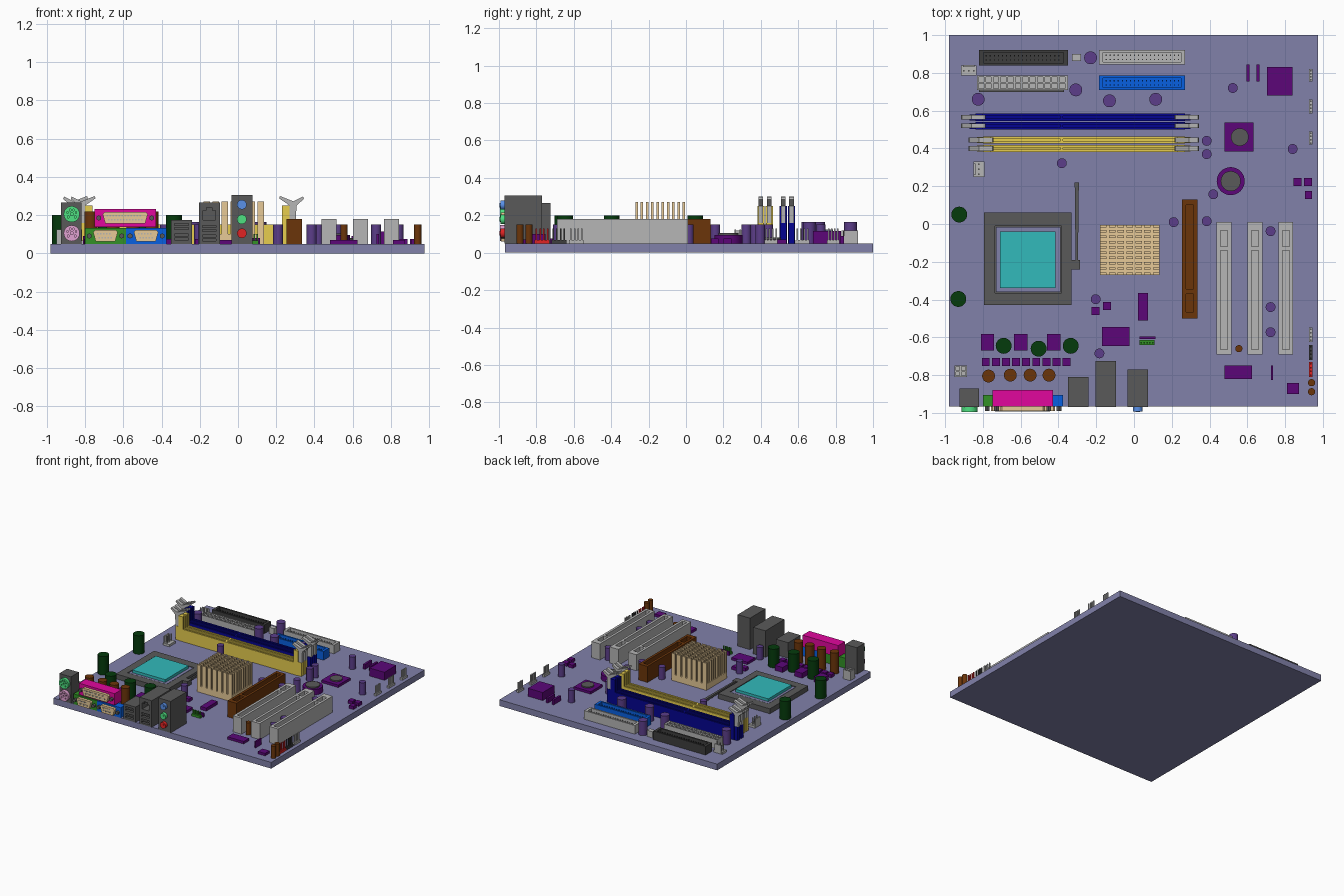
import bpy, bmesh, math
from mathutils import Matrix, Vector

if "Cube" in bpy.data.objects:
    bpy.data.objects.remove(bpy.data.objects["Cube"])

PAL = dict(board="8080a8", dark="5a5a5a", black="404040", white="b4b4b4", purple="5c0f78",
           violet="5c4088", green="0d3d14", brown="6b3812", cream="e6c896", teal="35b8ba",
           blue="1060e0", navy="0c0c90", yellow="e6cc50", pink="e0109c", lime="35902a",
           mint="50e080", rose="e0a0d0", sky="5a90e8", red="e02828")
MATS = {}
TOP = 0.05  # upper face of the board


def mat(c):
    if c not in MATS:
        rgb = [(int(PAL[c][i:i + 2], 16) / 255) ** 2.2 for i in (0, 2, 4)]
        MATS[c] = bpy.data.materials.new(c)
        MATS[c].diffuse_color = (*rgb, 1)
    return MATS[c]


def finish(name, bm, c):
    bmesh.ops.recalc_face_normals(bm, faces=bm.faces)
    me = bpy.data.meshes.new(name)
    bm.to_mesh(me)
    bm.free()
    o = bpy.data.objects.new(name, me)
    bpy.context.collection.objects.link(o)
    if c:
        me.materials.append(mat(c))
    return o


def add_box(bm, b):
    x0, x1, y0, y1, z0, z1 = b
    m = Matrix.Translation(((x0 + x1) / 2, (y0 + y1) / 2, (z0 + z1) / 2)) @ Matrix.Diagonal((x1 - x0, y1 - y0, z1 - z0, 1))
    bmesh.ops.create_cube(bm, size=1, matrix=m)


def boxes(name, c, bs):
    bm = bmesh.new()
    for b in bs:
        add_box(bm, b)
    return finish(name, bm, c)


def block(name, c, b, holes=()):
    return cut(boxes(name, c, [b]), holes)


def cut(o, holes):
    if not holes:
        return o
    k = boxes("cutter", None, holes)
    k.hide_render = True
    m = o.modifiers.new("cut", 'BOOLEAN')
    m.operation, m.solver, m.object = 'DIFFERENCE', 'EXACT', k
    bpy.context.view_layer.update()
    me = bpy.data.meshes.new_from_object(o.evaluated_get(bpy.context.evaluated_depsgraph_get()))
    o.modifiers.clear()
    o.data = me
    bpy.data.objects.remove(k)
    return o


def cyl(name, c, x, y, z0, z1, r, n=24):
    bm = bmesh.new()
    bmesh.ops.create_cone(bm, cap_ends=True, segments=n, radius1=r, radius2=r, depth=z1 - z0,
                          matrix=Matrix.Translation((x, y, (z0 + z1) / 2)))
    return finish(name, bm, c)


def cyl_y(name, c, x, z, y0, y1, r, n=24):
    bm = bmesh.new()
    bmesh.ops.create_cone(bm, cap_ends=True, segments=n, radius1=r, radius2=r, depth=y1 - y0,
                          matrix=Matrix.Translation((x, (y0 + y1) / 2, z)) @ Matrix.Rotation(math.pi / 2, 4, 'X'))
    return finish(name, bm, c)


def prism(name, c, pts, a, b, plan=False):
    # outline in xz pushed along y, or in xy pushed along z
    bm = bmesh.new()
    f = bm.faces.new([bm.verts.new((u, v, a) if plan else (u, a, v)) for u, v in pts])
    r = bmesh.ops.extrude_face_region(bm, geom=[f])
    d = Vector((0, 0, b - a)) if plan else Vector((0, b - a, 0))
    bmesh.ops.translate(bm, vec=d, verts=[v for v in r["geom"] if isinstance(v, bmesh.types.BMVert)])
    return finish(name, bm, c)


block("circuit_board", "board", (-.98, .975, -.967, 1, 0, TOP))

# Drive connectors: open trays with pin rows
for n, c, x0, x1, y0, y1 in (("floppy_header", "black", -.82, -.35, .84, .92), ("drive_header_a", "white", -.185, .27, .845, .92),
                             ("drive_header_b", "blue", -.185, .27, .71, .785)):
    block(n, c, (x0, x1, y0, y1, TOP, .12), [(x0 + .022, x1 - .022, y0 + .013, y1 - .013, .07, .2)])
    boxes(n + "_pins", c, [(x0 + .035 + i * .0213, x0 + .041 + i * .0213, y + (y0 + y1) / 2 - .003, y + (y0 + y1) / 2 + .003, .07, .105)
                           for i in range(19) for y in (-.011, .011)])
block("power_connector", "white", (-.83, -.35, .71, .785, TOP, .125),
      [(-.823 + i * .039, -.795 + i * .039, y, y + .027, .07, .2) for i in range(12) for y in (.717, .751)])
block("power_connector_latch", "dark", (-.82, -.37, .698, .71, TOP, .075))

# Memory slots with end towers and flared latches
for n, c, ys, x0, x1, ex in (("blue_memory_slot", "navy", (.52, .565), -.84, .27, .035), ("yellow_memory_slot", "yellow", (.4, .445), -.8, .27, .0)):
    for i, y in enumerate(ys):
        x0b, x1b = x0 - .0 * i, x1
        prof = [(x0b, TOP), (x1b, TOP), (x1b, .25), (x1b - .04, .25), (x1b - .04, .15), (x0b + .04, .15), (x0b + .04, .25), (x0b, .25)]
        o = prism(f"{n}_{i}", c, prof, y - .019, y + .019)
        cut(o, [(x0b + .03, -.39, y - .006, y + .006, .09, .4), (-.375, x1b - .03, y - .006, y + .006, .09, .4)])
        for s, xe in ((-1, x0b), (1, x1b)):
            P = [(.0, .16), (.032, .16), (.036, .25), (.075, .285), (.07, .297), (.02, .272), (-.05, .3), (-.055, .288), (.0, .25)]
            prism(f"{n}_{i}_latch_{s}", "white", [(xe + s * u, v) for u, v in P], y - .013, y + .013)
            block(f"{n}_{i}_latch_foot_{s}", c, tuple(sorted((xe, xe + s * .03))) + (y - .016, y + .016, TOP, .16))

# Processor socket, chip and lever
block("socket_frame", "dark", (-.795, -.33, -.43, .06, TOP, .09), [(-.735, -.385, -.365, -.01, .06, .2)])
block("processor_package", "board", (-.73, -.39, -.36, -.015, .06, .088))
block("processor_lid", "teal", (-.71, -.415, -.34, -.04, .088, .11))
prism("socket_lever", "dark", [(-.309, -.2), (-.297, -.2), (-.292, .22), (-.314, .22)], .07, .088, True)
block("socket_lever_hinge", "dark", (-.33, -.285, -.24, -.19, TOP, .09))

# Chipset heatsink with pin fins
boxes("heatsink", "cream", [(-.18, .135, -.27, -.005, TOP, .1)] +
      [(-.18 + i * .0468, -.146 + i * .0468, -.27 + j * .028, -.257 + j * .028, .095, .27) for i in range(7) for j in range(10)])

# Expansion slots
block("graphics_slot", "brown", (.255, .335, -.5, .13, TOP, .18),
      [(.275, .315, -.345, .1, .08, .3), (.275, .315, -.465, -.37, .08, .3)])
for i in range(3):
    x = .437 + i * .164
    block(f"expansion_slot_{i}", "white", (x, x + .078, -.69, .01, TOP, .18),
          [(x + .02, x + .058, -.12, -.035, .08, .3), (x + .02, x + .058, -.665, -.14, .08, .3)])

# Keyboard and mouse port stack
block("keyboard_mouse_stack", "dark", (-.925, -.82, -.97, -.87, TOP, .265))
for n, c, z in (("mouse_port", "mint", .205), ("keyboard_port", "rose", .105)):
    o = cyl_y(n, c, -.87, z, -.995, -.96, .042, 28)
    cut(o, [(-.873 + .024 * math.cos(a), -.866 + .024 * math.cos(a), -1.1, -.975, z - .005 + .024 * math.sin(a), z + .005 + .024 * math.sin(a))
            for a in (.4, 1.2, 1.95, 2.74, 3.8, 5.6)] + [(-.876, -.864, -1.1, -.975, z - .007, z + .007)])

# D shaped ports
for n, c, x0, x1, z0, z1, yb, k in (("parallel_port", "pink", -.75, -.43, .138, .232, -.88, 12),
                                    ("serial_port_a", "lime", -.8, -.587, TOP, .132, -.905, 5),
                                    ("serial_port_b", "blue", -.587, -.375, TOP, .132, -.905, 5)):
    zc, m = (z0 + z1) / 2, .042
    block(n, c, (x0, x1, -.967, yb, z0, z1))
    prism(n + "_shell", "cream", [(x0 + m + .014, zc - .03), (x1 - m - .014, zc - .03), (x1 - m, zc + .02), (x1 - m - .01, zc + .03),
                                  (x0 + m + .01, zc + .03), (x0 + m, zc + .02)], -.99, -.96)
    w = x1 - x0 - 2 * m - .05
    boxes(n + "_pins", "white", [(x0 + m + .021 + w * (i + q * .5) / k, x0 + m + .029 + w * (i + q * .5) / k, -.993, -.985, zc + .008 - q * .022, zc + .016 - q * .022)
                                 for i in range(k) for q in (0, 1)])
    for x in (x0 + .022, x1 - .022):
        cyl_y(n + "_screw", "dark", x, zc, -.99, -.96, .014, 6)


# Serial bus, network and audio stacks
def usb(x, z):
    # opening around the central tongue
    return [(x - .036, x + .036, -1.1, -.9, z + .006, z + .016), (x - .036, x + .036, -1.1, -.9, z - .016, z - .004)]


block("usb_stack", "dark", (-.35, -.24, -.97, -.81, TOP, .175), usb(-.295, .085) + usb(-.295, .14))
block("network_stack", "dark", (-.205, -.095, -.97, -.725, TOP, .265), usb(-.15, .08) + usb(-.15, .13) +
      [(-.182, -.118, -1.1, -.88, .175, .225), (-.165, -.135, -1.1, -.88, .2251, .24)])
block("audio_stack", "dark", (-.035, .075, -.97, -.77, TOP, .305))
for n, c, z in (("line_in_jack", "sky", .255), ("line_out_jack", "mint", .178), ("microphone_jack", "red", .105)):
    cyl_y(n, c, .02, z, -.993, -.96, .025)
    cyl_y(n + "_hole", c, .02, z, -.996, -.99, .012, 16)

# Capacitors by size and colour
CAPS = (("large_capacitor", "green", .042, .2, ((-.925, .05), (-.93, -.397), (-.69, -.645), (-.505, -.66), (-.335, -.645))),
        ("inductor", "brown", .034, .22, ((-.77, -.805), (-.655, -.8), (-.55, -.8), (-.45, -.8))),
        ("edge_capacitor", "brown", .019, .15, ((.94, -.84), (.94, -.888), (.555, -.66))),
        ("medium_capacitor", "violet", .034, .165, ((-.23, .88), (-.825, .66), (-.308, .71), (-.13, .652), (.115, .66))),
        ("small_capacitor", "violet", .026, .15, ((.523, .72), (.385, .44), (.385, .37), (.84, .397), (.42, .157), (.21, .01),
         (.385, .015), (-.382, .322), (-.203, -.398), (.723, -.038), (.723, -.44), (.723, -.573), (-.183, -.685))))
for n, c, r, h, pts in CAPS:
    for i, (x, y) in enumerate(pts):
        cyl(f"{n}_{i}", c, x, y, TOP, h, r)

# Regulators and chips
for i, x in enumerate((-.775, -.6, -.425)):
    block(f"regulator_{i}", "purple", (x - .035, x + .035, -.67, -.582, TOP, .09))
for i in range(9):
    x = -.785 + i * .0535
    block(f"transistor_{i}", "purple", (x - .021, x + .021, -.752, -.71, TOP, .075))
CHIPS = ((-.17, -.025, -.645, -.545, .07), (.02, .073, -.51, -.365, .075), (-.225, -.182, -.482, -.44, .075), (-.165, -.122, -.455, -.412, .075),
         (.03, .115, -.61, -.595, .08), (.48, .625, -.82, -.75, .07), (.725, .737, -.827, -.75, .1), (.81, .873, -.9, -.842, .07),
         (.705, .838, .68, .83, .115), (.595, .612, .755, .845, .09), (.648, .665, .755, .845, .09), (.48, .632, .383, .537, .07),
         (.845, .887, .2, .243, .075), (.9, .943, .2, .243, .075), (.905, .943, .133, .175, .075))
for i, b in enumerate(CHIPS):
    block(f"chip_{i}", "purple", (*b[:4], TOP, b[4]))
cyl("controller_cap", "dark", .56, .46, .065, .08, .047)
cyl("battery_holder", "purple", .512, .227, TOP, .095, .074, 32)
cyl("battery", "dark", .512, .227, .08, .105, .053, 32)


# Pin headers
def header(name, c, x0, x1, y0, y1, nx, ny, h=.125):
    dx, dy = (x1 - x0) / nx, (y1 - y0) / ny
    boxes(name, c, [(x0, x1, y0, y1, TOP, .068)] +
          [(x0 + (i + .5) * dx - .004, x0 + (i + .5) * dx + .004, y0 + (j + .5) * dy - .004, y0 + (j + .5) * dy + .004, .06, h)
           for i in range(nx) for j in range(ny)])


for i, (y0, y1, c) in enumerate(((.755, .82, "white"), (.585, .66, "white"), (.42, .49, "white"),
                                 (-.625, -.547, "white"), (-.72, -.64, "black"), (-.81, -.73, "red"))):
    header(f"edge_header_{i}", c, .927, .946, y0, y1, 1, 4, .13)
header("audio_header", "lime", .03, .108, -.64, -.615, 5, 1, .1)
for i, (x0, x1, y0, y1, nx, ny) in enumerate(((-.915, -.835, .785, .84, 3, 1), (-.85, -.792, .25, .33, 1, 3))):
    header(f"fan_header_{i}", "white", x0, x1, y0, y1, nx, ny)
block("fan_header_wall_0", "white", (-.905, -.845, .832, .842, TOP, .12))
block("fan_header_wall_1", "white", (-.85, -.84, .26, .32, TOP, .12))
block("small_jumper", "white", (-.328, -.28, .863, .9, TOP, .1))
block("aux_power_socket", "white", (-.95, -.885, -.81, -.75, TOP, .125),
      [(x, x + .02, y, y + .02, .07, .2) for x in (-.943, -.912) for y in (-.803, -.775)])

# Smooth the round parts, keep edges sharp
bpy.ops.object.select_all(action='SELECT')
bpy.context.view_layer.objects.active = bpy.data.objects["battery"]
bpy.ops.object.shade_smooth_by_angle()

for m in bpy.data.materials:
    if m.users and not m.is_grease_pencil:
        m.use_nodes = True
        m.node_tree.nodes["Principled BSDF"].inputs["Base Color"].default_value = m.diffuse_color
